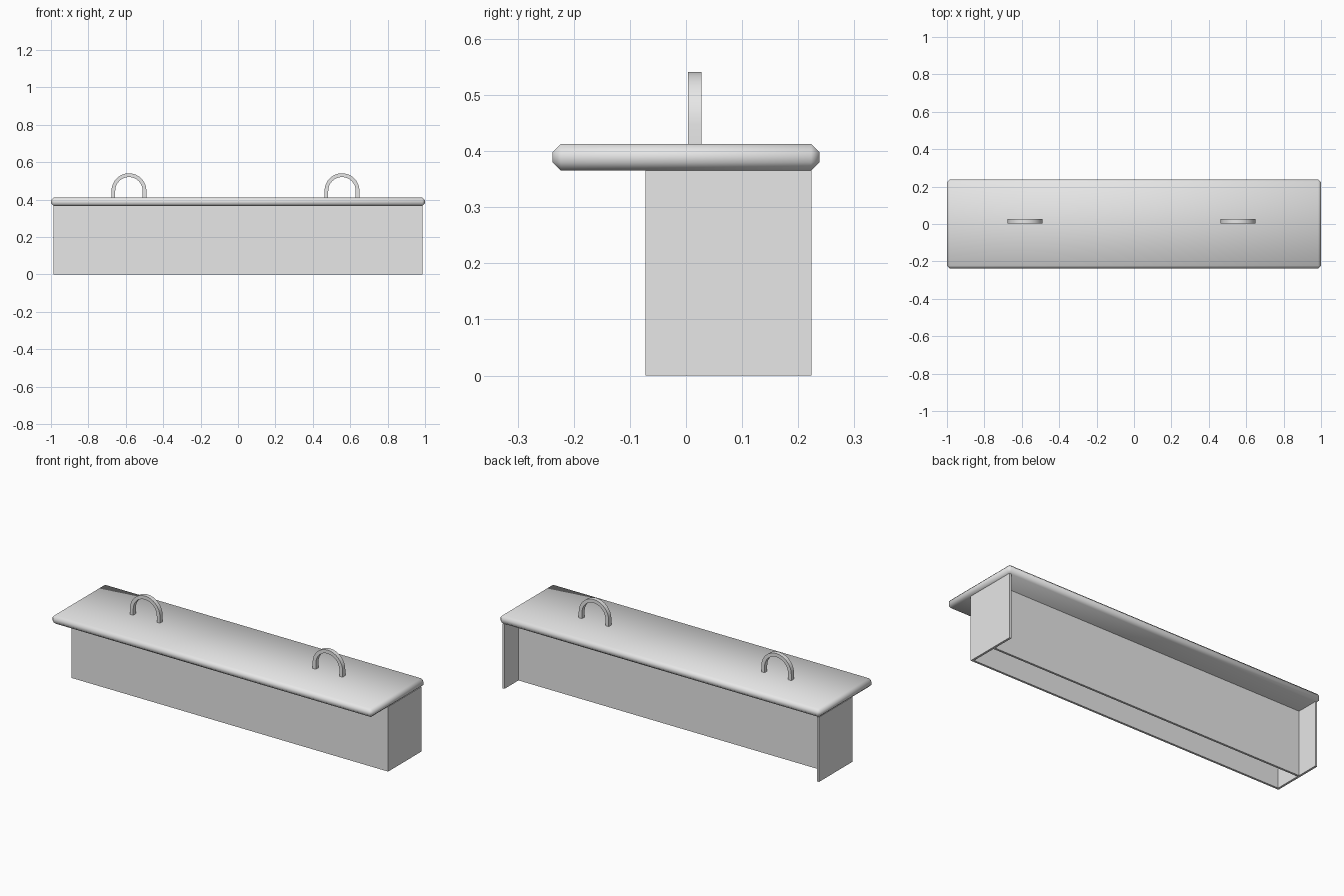
import bpy, bmesh, math
from mathutils import Vector

cube = bpy.data.objects.get("Cube")
if cube:
    bpy.data.objects.remove(cube, do_unlink=True)

GREY = (0.8, 0.8, 0.8, 1.0)
grey = bpy.data.materials.new("plain grey")
grey.use_nodes = True
grey.diffuse_color = GREY
grey.node_tree.nodes["Principled BSDF"].inputs["Base Color"].default_value = GREY


def finish(name, bm, smooth_angle=None):
    bmesh.ops.recalc_face_normals(bm, faces=bm.faces)
    mesh = bpy.data.meshes.new(name)
    bm.to_mesh(mesh)
    bm.free()
    mesh.materials.append(grey)
    obj = bpy.data.objects.new(name, mesh)
    bpy.context.collection.objects.link(obj)
    if smooth_angle:
        bpy.ops.object.select_all(action="DESELECT")
        obj.select_set(True)
        bpy.context.view_layer.objects.active = obj
        bpy.ops.object.shade_smooth_by_angle(angle=math.radians(smooth_angle))
    return obj


def box(name, low, high, bevel=0, smooth_angle=None):
    low, high = Vector(low), Vector(high)
    bm = bmesh.new()
    bmesh.ops.create_cube(bm, size=1)
    bmesh.ops.scale(bm, vec=high - low, verts=bm.verts)
    bmesh.ops.translate(bm, vec=(low + high) / 2, verts=bm.verts)
    if bevel:
        bmesh.ops.bevel(bm, geom=bm.edges[:], offset=bevel, segments=1,
                        profile=0.5, affect="EDGES")
    return finish(name, bm, smooth_angle)


def arch(name, centre_x, front, back, base, top, radius, band, steps=16):
    # Square-section hoop: straight legs joined by a half circle
    spring = top - radius
    rings = []
    bm = bmesh.new()
    path = [(0, base)] + [(math.pi * i / steps, spring) for i in range(steps + 1)]
    path.append((math.pi, base))
    for angle, height in path:
        ring = []
        for r, y in ((radius, front), (radius, back),
                     (radius - band, back), (radius - band, front)):
            x = centre_x + r * math.cos(angle)
            ring.append(bm.verts.new((x, y, height + r * math.sin(angle))))
        rings.append(ring)
    for a, b in zip(rings, rings[1:]):
        for i in range(4):
            j = (i + 1) % 4
            bm.faces.new((a[i], a[j], b[j], b[i]))
    bm.faces.new(rings[0])
    bm.faces.new(rings[-1])
    return finish(name, bm, 30)


HALF, FRONT, BACK, INNER = 0.987, -0.072, 0.224, 0.10
UNDER, TOP, SHEET = 0.365, 0.413, 0.012

# Counter top with chamfered edges
box("counter_top", (-1, -0.238, UNDER), (1, 0.238, TOP), 0.015, 50)

# Base: thin panels, open underneath, with a recessed back
box("front_panel", (-HALF, FRONT, 0), (HALF, FRONT + SHEET, UNDER))
box("back_panel", (-HALF + SHEET, INNER - SHEET, 0), (HALF - SHEET, INNER, UNDER))
for side, name in ((-1, "right_end_panel"), (1, "left_end_panel")):
    inner, outer = side * (HALF - SHEET), side * HALF
    box(name, (min(inner, outer), FRONT, 0), (max(inner, outer), BACK, UNDER))

# Hoop handles on the top
for name, x in (("right_handle", -0.583), ("left_handle", 0.556)):
    arch(name, x, 0.004, 0.028, TOP - 0.003, 0.541, 0.0935, 0.02)
